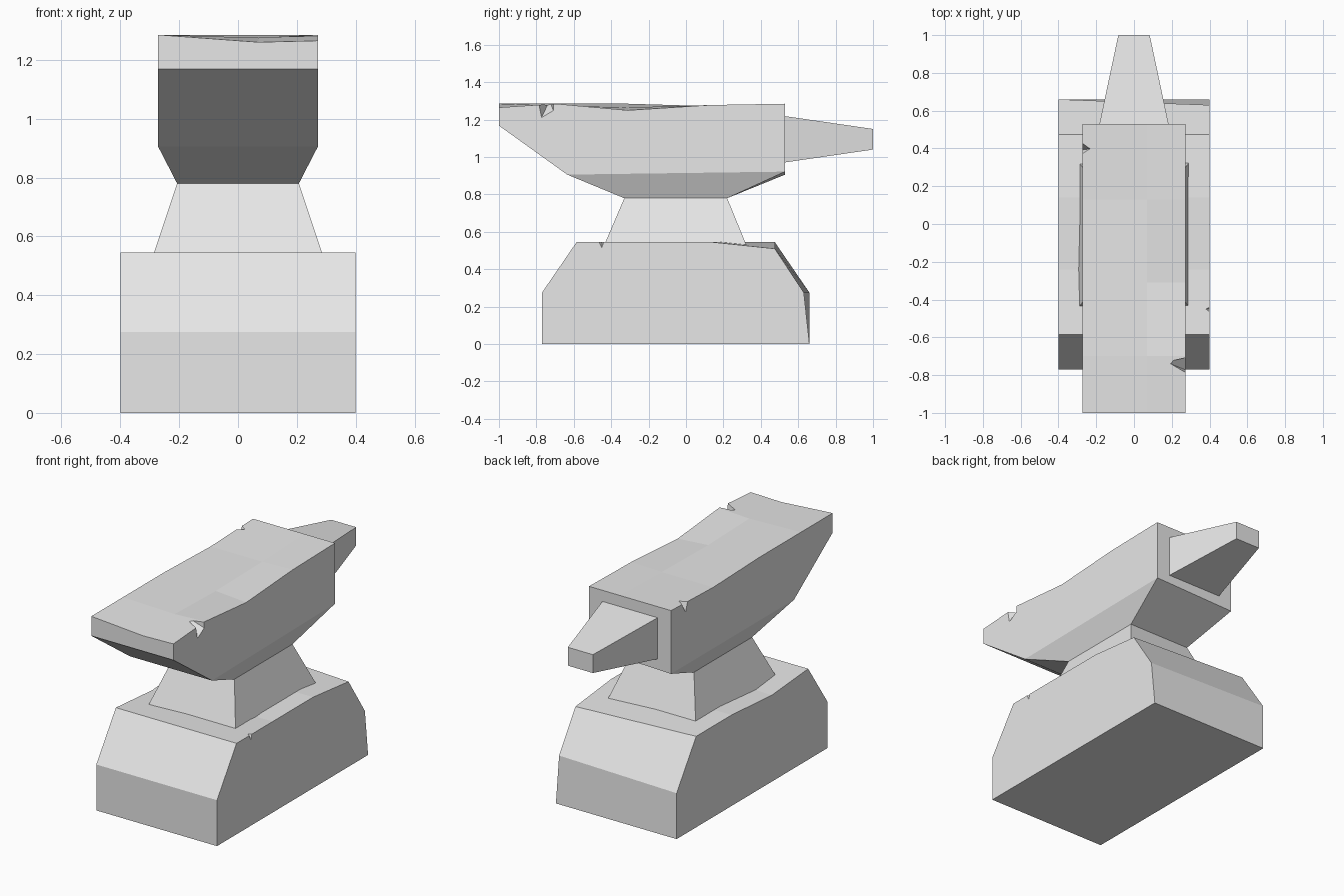
import bpy
import bmesh

cube = bpy.data.objects.get("Cube")
if cube:
    bpy.data.objects.remove(cube, do_unlink=True)

iron = bpy.data.materials.new("plain grey")
iron.use_nodes = True
grey = (0.8, 0.8, 0.8, 1)
iron.diffuse_color = grey
iron.node_tree.nodes["Principled BSDF"].inputs["Base Color"].default_value = grey


def finish(bm, name):
    bmesh.ops.recalc_face_normals(bm, faces=bm.faces)
    mesh = bpy.data.meshes.new(name)
    bm.to_mesh(mesh)
    bm.free()
    mesh.materials.append(iron)
    obj = bpy.data.objects.new(name, mesh)
    bpy.context.collection.objects.link(obj)
    return obj


def loft(name, sections):
    """Bridge closed rings of points and cap both ends."""
    bm = bmesh.new()
    rings = [[bm.verts.new(p) for p in ring] for ring in sections]
    for a, b in zip(rings, rings[1:]):
        for i in range(len(a)):
            j = (i + 1) % len(a)
            bm.faces.new((a[i], a[j], b[j], b[i]))
    bm.faces.new(rings[0])
    bm.faces.new(rings[-1])
    return finish(bm, name)


def side(x, outline):
    return [(x, y, z) for y, z in outline]


def rect_z(half, front, back, z):
    return [(-half, front, z), (half, front, z), (half, back, z), (-half, back, z)]


def rect_y(half, low, high, y):
    return [(-half, y, low), (half, y, low), (half, y, high), (-half, y, high)]


def chip(obj, points):
    """Cut a small wedge-shaped chip out of an edge."""
    bm = bmesh.new()
    for p in points:
        bm.verts.new(p)
    bmesh.ops.convex_hull(bm, input=bm.verts)
    cutter = finish(bm, "chip_cutter")
    cutter.hide_render = True
    mod = obj.modifiers.new("chip", 'BOOLEAN')
    mod.operation = 'DIFFERENCE'
    mod.solver = 'EXACT'
    mod.object = cutter
    bpy.context.view_layer.objects.active = obj
    bpy.ops.object.modifier_apply(modifier=mod.name)
    bpy.data.objects.remove(cutter, do_unlink=True)


# Base block with sloped ends and slightly worn top edges
def base_outline(back, shoulder, dip):
    return [(-.77, 0), (.66, 0), (back, .275), (.475, shoulder), (.14, .545),
            (-.24, dip), (-.585, .545), (-.77, .275)]


base = loft("base", [side(-.4, base_outline(.66, .545, .518)),
                     side(.4, base_outline(.63, .51, .545))])
chip(base, [(.37, -.45, .56), (.41, -.48, .56), (.41, -.43, .56), (.41, -.45, .5)])

# Tapered waist, sunk slightly into the base
loft("waist", [rect_z(.3, -.45, .335, .5), rect_z(.207, -.33, .22, .78)])

# Flared underside of the body
underside = loft("body_underside", [rect_z(.207, -.33, .22, .78),
                                    rect_z(.272, -.635, .53, .906)])
for v in underside.data.vertices:
    if v.co.y > .5 and v.co.x > 0:
        v.co.z = .922


# Body with a dented, uneven working face
def body_outline(tops, heel):
    lengths = (-1, -.7, -.31, .13, .53)
    return list(zip(lengths, tops)) + [(.53, heel), (-.635, .906), (-1, 1.168)]


body = loft("body", [
    side(-.272, body_outline((1.285, 1.285, 1.285, 1.272, 1.285), .906)),
    side(.07, body_outline((1.26, 1.275, 1.265, 1.272, 1.285), .916)),
    side(.272, body_outline((1.265, 1.285, 1.25, 1.278, 1.285), .922))])
chip(body, [(.17, -.73, 1.3), (.29, -.8, 1.3), (.29, -.705, 1.3),
            (.29, -.705, 1.24), (.29, -.78, 1.195)])
chip(body, [(-.22, .4, 1.3), (-.29, .45, 1.3), (-.29, .355, 1.3), (-.29, .39, 1.195)])

# Tapered horn
loft("horn", [rect_y(.185, .97, 1.22, .52), rect_y(.083, 1.04, 1.15, 1)])
